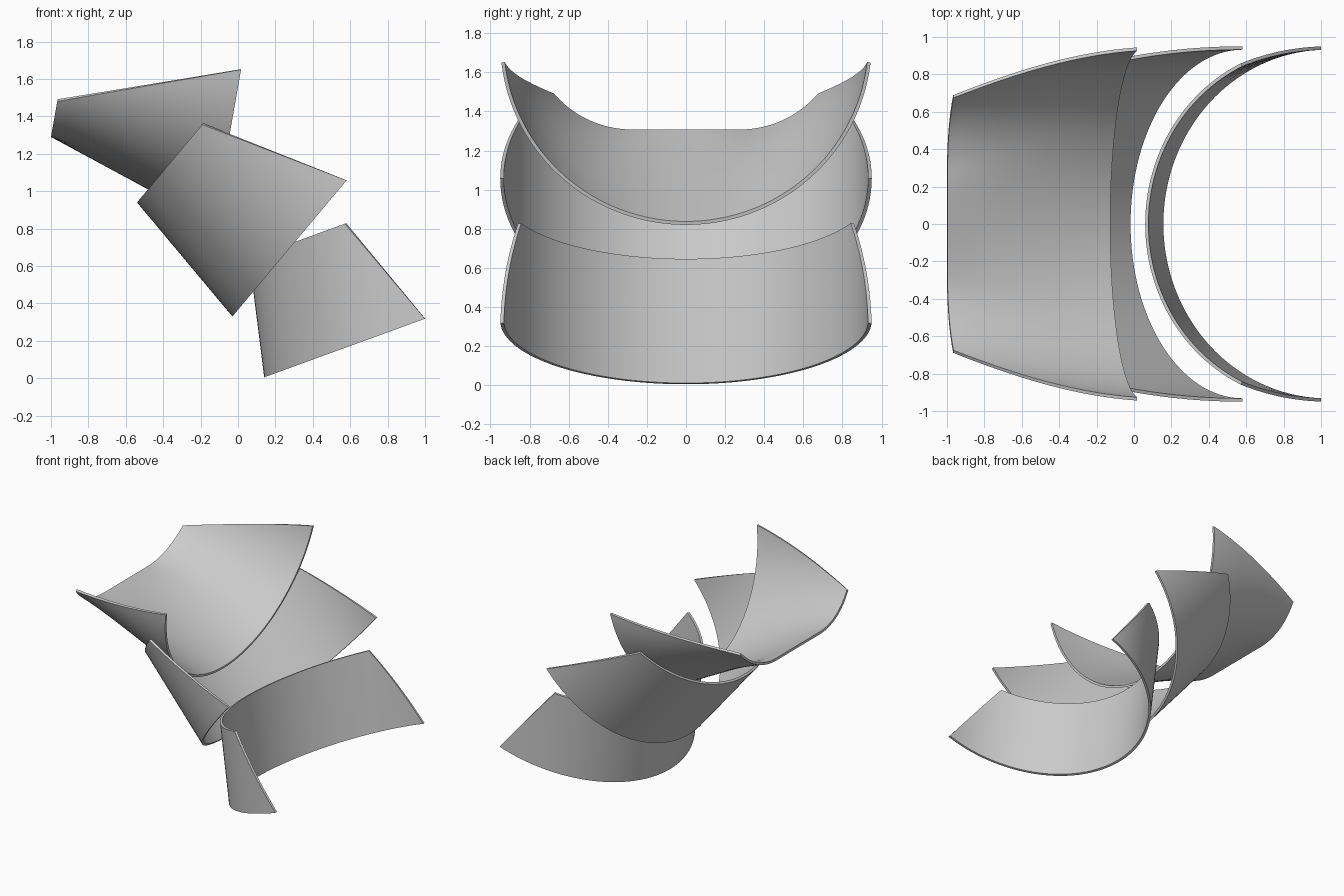
import bpy
import bmesh
from math import sin, cos, acos, hypot, radians
from mathutils import Vector

if "Cube" in bpy.data.objects:
    bpy.data.objects.remove(bpy.data.objects["Cube"])

RADIUS = 0.95
THICK = 0.018
ACROSS = 64     # divisions around each curved plate
ALONG = 16      # divisions along each plate

steel = bpy.data.materials.new("plain_grey")
steel.use_nodes = True
grey = (0.6, 0.6, 0.6, 1)
steel.diffuse_color = grey
steel.node_tree.nodes["Principled BSDF"].inputs["Base Color"].default_value = grey


def lerp(a, b, s):
    return a + (b - a) * s


def arc(u, depth):
    """Point (width, depth) on a round section cut off at the given depth."""
    a = u * acos(1 - depth / RADIUS)
    return RADIUS * sin(a), RADIUS * (1 - cos(a))


def flat_arc(u):
    """Section with a flat middle and round corners."""
    flat, r, end = 0.275, 0.54, radians(50)
    run = abs(u) * (flat + r * end)
    side = 1 if u > 0 else -1
    if run <= flat:
        return side * run, 0
    a = (run - flat) / r
    return side * (flat + r * sin(a)), r * (1 - cos(a))


def round_section(wide, narrow):
    return lambda u, s: arc(u, lerp(wide, narrow, s))


def flattening_section(u, s):
    """Round at the wide end, blending to a flat middle at the other."""
    (y0, d0), (y1, d1) = arc(u, 0.843), flat_arc(u)
    bulge = 1 + 0.2 * s * (1 - s)
    return lerp(y0, y1, s) * bulge, lerp(d0, d1, s)


def offset(points):
    """Move an open section inward by the plate thickness."""
    result = []
    last = len(points) - 1
    for i, (y, d) in enumerate(points):
        a, b = points[max(i - 1, 0)], points[min(i + 1, last)]
        ty, td = b[0] - a[0], b[1] - a[1]
        n = hypot(ty, td)
        result.append((y - td / n * THICK, d + ty / n * THICK))
    return result


def plate(name, start, end, tilt, section):
    """Sweep a section along the ridge; its depth runs along the tilt."""
    bm = bmesh.new()
    p0 = Vector((start[0], 0, start[1]))
    p1 = Vector((end[0], 0, end[1]))
    inward = Vector((cos(radians(tilt)), 0, sin(radians(tilt))))
    loops = []
    for j in range(ALONG + 1):
        s = j / ALONG
        outer = [section(2 * i / ACROSS - 1, s) for i in range(ACROSS + 1)]
        ring = outer + offset(outer)[::-1]
        loops.append([bm.verts.new(p0.lerp(p1, s) + inward * d + Vector((0, y, 0)))
                      for y, d in ring])
    n = len(loops[0])
    for a, b in zip(loops, loops[1:]):
        for i in range(n):
            k = (i + 1) % n
            bm.faces.new((a[i], a[k], b[k], b[i]))
    # Rims at both ends
    for ring in (loops[0], loops[-1]):
        for i in range(ACROSS):
            bm.faces.new((ring[i], ring[i + 1], ring[n - 2 - i], ring[n - 1 - i]))
    bmesh.ops.recalc_face_normals(bm, faces=bm.faces)
    mesh = bpy.data.meshes.new(name)
    bm.to_mesh(mesh)
    bm.free()
    mesh.materials.append(steel)
    obj = bpy.data.objects.new(name, mesh)
    bpy.context.collection.objects.link(obj)
    bpy.ops.object.select_all(action='DESELECT')
    obj.select_set(True)
    bpy.context.view_layer.objects.active = obj
    bpy.ops.object.shade_smooth_by_angle(angle=radians(30))


# Three overlapping curved plates
plate("lower_plate", (0.14, 0.005), (0.06, 0.64), 20, round_section(0.915, 0.544))
plate("middle_plate", (-0.03, 0.33), (-0.54, 0.94), 50, round_section(0.95, 0.543))
plate("upper_plate", (-0.13, 0.82), (-1.0, 1.29), 80, flattening_section)
